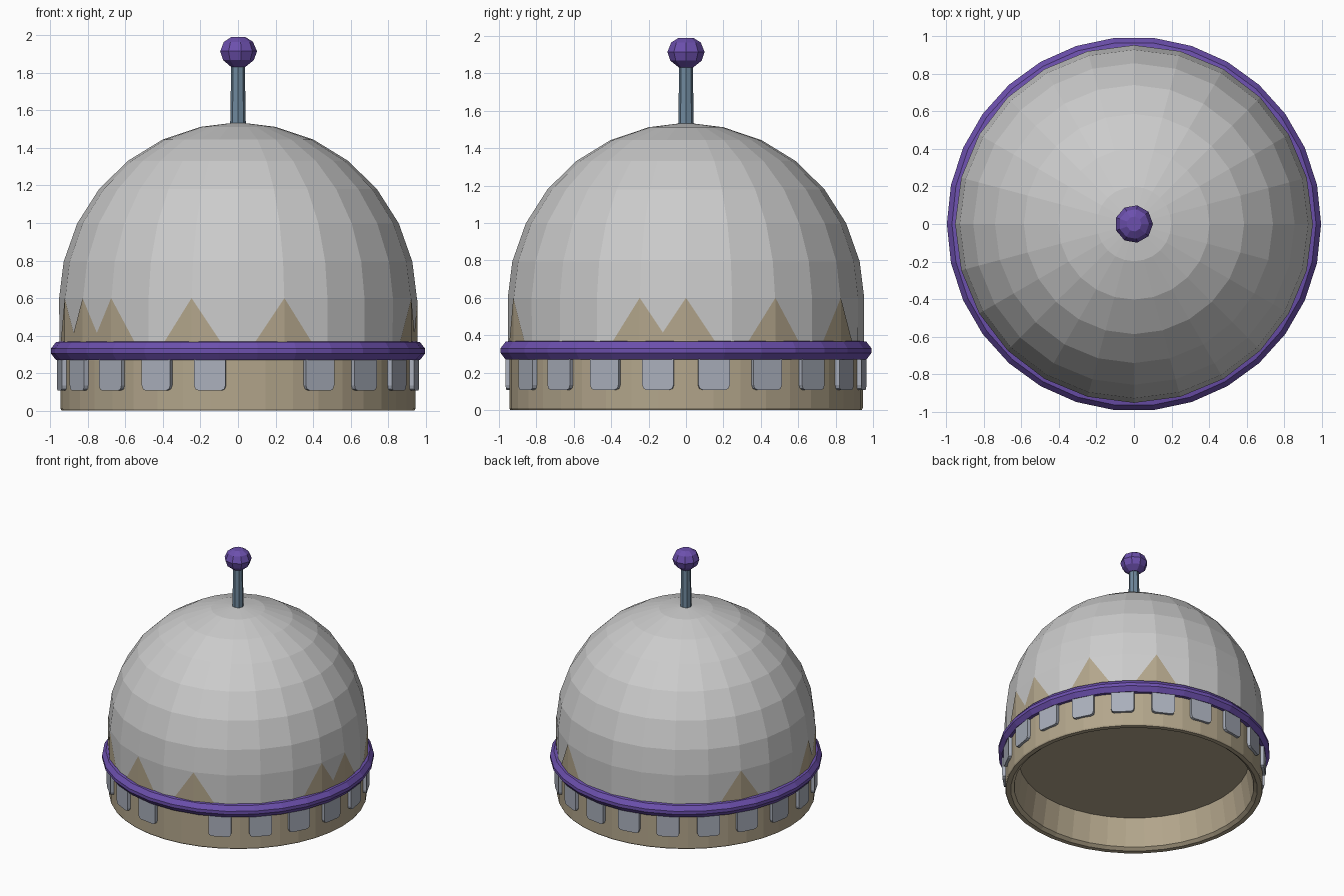
import bpy, bmesh
from math import sin, cos, pi, radians
from mathutils import Matrix

if "Cube" in bpy.data.objects:
    bpy.data.objects.remove(bpy.data.objects["Cube"])


def material(name, color):
    m = bpy.data.materials.new(name)
    m.diffuse_color = (*color, 1)
    m.use_nodes = True
    m.node_tree.nodes["Principled BSDF"].inputs["Base Color"].default_value = m.diffuse_color
    return m


TAN = material("tan", (0.45, 0.38, 0.26))
PURPLE = material("purple", (0.15, 0.08, 0.42))
PANE = material("pale blue", (0.40, 0.43, 0.50))
STEEL = material("steel blue", (0.16, 0.25, 0.34))


def finish(name, bm, mat=None):
    bmesh.ops.recalc_face_normals(bm, faces=bm.faces)
    mesh = bpy.data.meshes.new(name)
    bm.to_mesh(mesh)
    bm.free()
    if mat:
        mesh.materials.append(mat)
    ob = bpy.data.objects.new(name, mesh)
    bpy.context.collection.objects.link(ob)
    return ob


def ring(bm, r, z, n):
    return [bm.verts.new((r * cos(2 * pi * i / n), r * sin(2 * pi * i / n), z))
            for i in range(n)]


def bridge(bm, a, b):
    n = len(a)
    for i in range(n):
        j = (i + 1) % n
        bm.faces.new((a[i], a[j], b[j], b[i]))


def lathe(name, profile, n, mat=None, closed=False, cap_start=False, cap_end=False):
    bm = bmesh.new()
    rings = [ring(bm, r, z, n) for r, z in profile]
    for a, b in zip(rings, rings[1:]):
        bridge(bm, a, b)
    if closed:
        bridge(bm, rings[-1], rings[0])
    if cap_start:
        bm.faces.new(rings[0])
    if cap_end:
        bm.faces.new(rings[-1])
    return finish(name, bm, mat)


# Dome: faceted hemisphere on a straight skirt
N, R, CZ = 24, 0.953, 0.58
profile = [(0.951, 0.33), (R, 0.60)]
profile += [(R * cos(radians(t)), CZ + R * sin(radians(t))) for t in range(13, 79, 13)]
profile.append((0.03, CZ + R))
lathe("dome", profile, N, cap_end=True)

# Tan stains: folded triangles lying on the skirt of the dome
bm = bmesh.new()
for k in (-10, -9, -7, -5, -1, 0, 2, 4, 10, 13):
    rot = Matrix.Rotation(2 * pi * k / N, 3, 'Z')
    r, a = 0.956, 2 * pi / N
    side_x, side_y = r * (1 + 0.7 * (cos(a) - 1)), r * 0.7 * sin(a)
    apex, mid, left, right = [bm.verts.new(rot @ Matrix.Translation(p).translation) for p in
                              ((r, 0, 0.60), (r, 0, 0.34),
                               (side_x, -side_y, 0.34), (side_x, side_y, 0.34))]
    bm.faces.new((apex, left, mid))
    bm.faces.new((apex, mid, right))
finish("dome_stains", bm, TAN)

# Base band, hollow underneath with a tapering inner wall and flat ceiling
lathe("base_band", [(0.945, 0.34), (0.945, 0.01), (0.94, 0.0), (0.905, 0.0),
                    (0.88, 0.02), (0.845, 0.245)], 40, TAN, cap_end=True)

# Purple rim around the dome
lathe("rim", [(0.91, 0.30), (0.94, 0.27), (0.97, 0.27), (0.997, 0.305), (0.997, 0.33),
              (0.97, 0.365), (0.94, 0.37), (0.91, 0.34)], 30, PURPLE, closed=True)

# Row of small windows with rounded lower corners, one bay left blank
OUTLINE = [(-0.085, 0.29), (-0.085, 0.135), (-0.078, 0.115), (-0.06, 0.107),
           (0.06, 0.107), (0.078, 0.115), (0.085, 0.135), (0.085, 0.29)]
bm = bmesh.new()
for k in range(20):
    if k == 15:
        continue
    rot = Matrix.Rotation(radians(9 + 18 * k), 4, 'Z')
    outer, inner = [[bm.verts.new((rot @ Matrix.Translation((x, y, z))).translation)
                     for y, z in OUTLINE] for x in (0.963, 0.925)]
    bm.faces.new(outer)
    bm.faces.new(inner)
    bridge(bm, outer, inner)
finish("windows", bm, PANE)

# Antenna rod and knob
lathe("antenna_rod", [(0.042, 1.50), (0.036, 1.86)], 8, STEEL, cap_start=True, cap_end=True)
lathe("antenna_knob", [(0.04, 1.832), (0.085, 1.868), (0.101, 1.915), (0.08, 1.965),
                       (0.04, 1.99)], 9, PURPLE, cap_start=True, cap_end=True)
